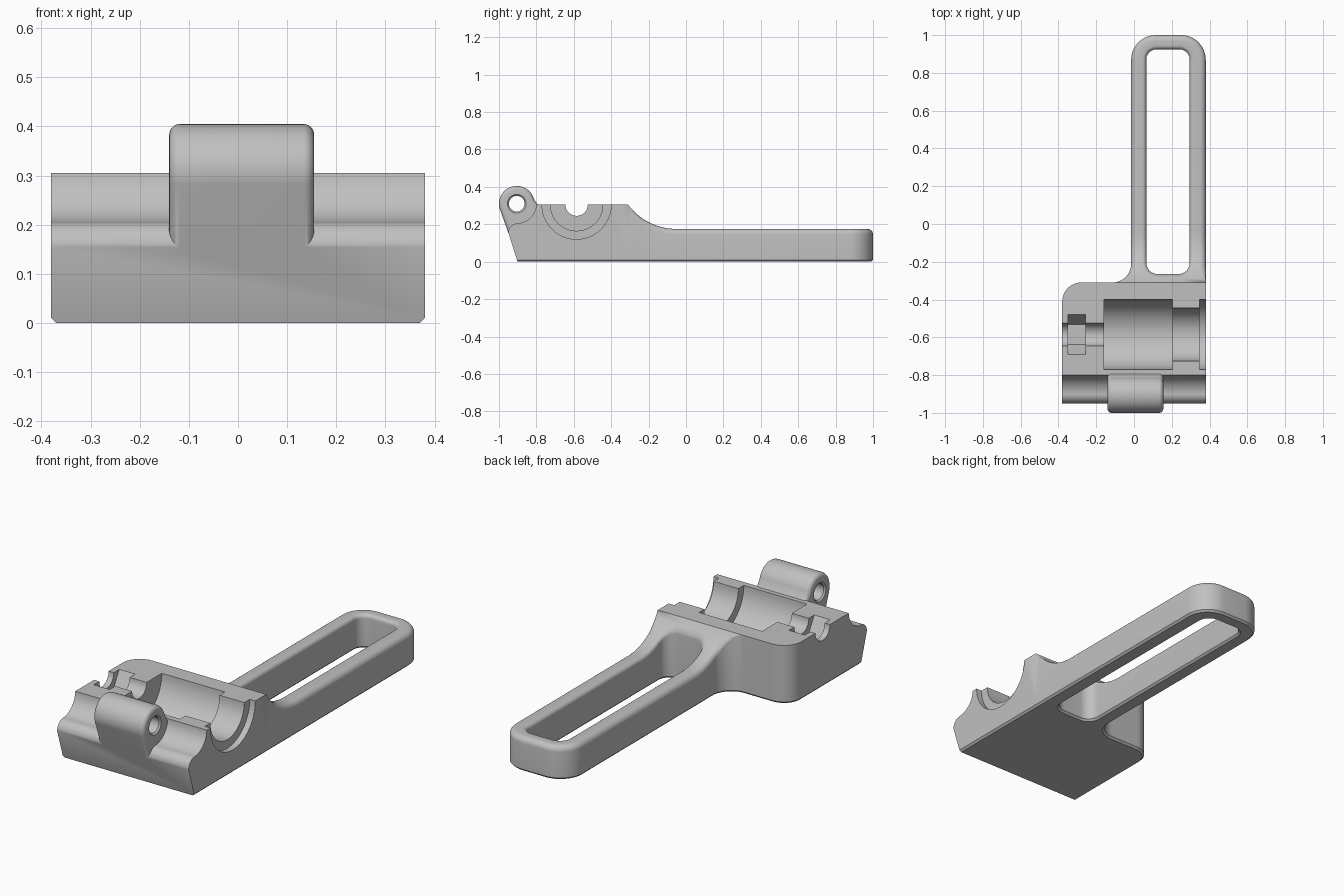
import bpy, bmesh
from math import sin, cos, radians, sqrt
from mathutils import Vector

if "Cube" in bpy.data.objects:
    bpy.data.objects.remove(bpy.data.objects["Cube"])

grey = bpy.data.materials.new("plain_grey")
grey.use_nodes = True
COLOUR = (0.53, 0.53, 0.53, 1)
grey.diffuse_color = COLOUR
grey.node_tree.nodes["Principled BSDF"].inputs["Base Color"].default_value = COLOUR

ARM_H, BLOCK_H, RAMP_START, RAMP_END = 0.175, 0.305, -0.31, -0.05
PIN = (-0.905, 0.31)     # hinge axis in y, z
BORE = (-0.585, 0.305)   # bore axis in y, z


def arc(cx, cy, r, a0, a1, n=10):
    angles = [radians(a0 + (a1 - a0) * i / n) for i in range(n + 1)]
    return [(cx + r * cos(a), cy + r * sin(a)) for a in angles]


def circle(centre, r, n=64, start=0):
    return arc(*centre, r, start, start + 360, n)[:-1]


def inward_normals(pts):
    """Mitred inward normals of a counter-clockwise outline."""
    result = []
    for i, p in enumerate(pts):
        a = (Vector(p) - Vector(pts[i - 1])).normalized()
        b = (Vector(pts[(i + 1) % len(pts)]) - Vector(p)).normalized()
        na, nb = Vector((-a.y, a.x)), Vector((-b.y, b.x))
        result.append((na + nb) / (1 + na.dot(nb)))
    return result


def loft(bm, pts, stages, place):
    """Stack inset copies of an outline; return the two end loops of edges."""
    normals = inward_normals(pts)
    rings = []
    for stage in stages:
        rings.append([bm.verts.new(place(p, n, stage)) for p, n in zip(pts, normals)])
    count = len(pts)
    for lo, hi in zip(rings, rings[1:]):
        for i in range(count):
            j = (i + 1) % count
            bm.faces.new((lo[i], lo[j], hi[j], hi[i]))
    return [[bm.edges.get((r[i], r[i - 1])) for i in range(count)] for r in (rings[0], rings[-1])]


def finish(name, bm):
    bmesh.ops.recalc_face_normals(bm, faces=bm.faces)
    mesh = bpy.data.meshes.new(name)
    bm.to_mesh(mesh)
    bm.free()
    mesh.materials.append(grey)
    obj = bpy.data.objects.new(name, mesh)
    bpy.context.collection.objects.link(obj)
    return obj


def along_x(name, pts, stages):
    """Solid whose y, z outline runs along x; each stage is (x, inset)."""
    bm = bmesh.new()
    ends = loft(bm, pts, stages,
                lambda p, n, s: (s[0], p[0] + n.x * s[1], p[1] + n.y * s[1]))
    for loop in ends:
        bmesh.ops.triangle_fill(bm, edges=loop, use_beauty=True)
    return finish(name, bm)


def combine(target, other, operation):
    mod = target.modifiers.new(other.name, "BOOLEAN")
    mod.object, mod.operation, mod.solver = other, operation, "EXACT"
    bpy.context.view_layer.objects.active = target
    bpy.ops.object.modifier_apply(modifier=mod.name)
    bpy.data.objects.remove(other)


def ramp(y):
    """Height of the top surface along the part."""
    if y <= RAMP_START:
        return BLOCK_H
    if y >= RAMP_END:
        return ARM_H
    run, rise = RAMP_END - RAMP_START, BLOCK_H - ARM_H
    r = (run ** 2 + rise ** 2) / (2 * rise)
    return ARM_H + r - sqrt(r * r - (RAMP_END - y) ** 2)


# Block and slotted arm: plan outlines with softened rims
outline = ([(-0.38, -1.05), (0.38, -1.05), (0.38, RAMP_START), (0.38, -0.27), (0.38, -0.23)]
           + arc(0.25, 0.87, 0.13, 0, 90) + arc(0.115, 0.87, 0.13, 90, 180)
           + arc(-0.115, -0.21, 0.1, 0, -90) + arc(-0.28, -0.41, 0.1, 90, 180))
slot = (arc(0.24, 0.87, 0.055, 0, 90) + arc(0.12, 0.87, 0.055, 90, 180)
        + arc(0.125, -0.205, 0.06, 180, 270) + arc(0.235, -0.205, 0.06, 270, 360))


def rim(radius, sign):
    """Stages of (height, inset, drop): small bottom chamfer, round top."""
    top = [(ARM_H, sign * radius * (1 - cos(radians(a))), radius * (1 - sin(radians(a))))
           for a in range(0, 91, 15)]
    return [(0, sign * 0.01, 0), (0.01, 0, 0)] + top


def place_outer(p, n, s):
    soft = 1 if s[0] < ARM_H else min(1, max(0, (p[1] - RAMP_START) / 0.07))
    return (p[0] + n.x * s[1] * soft, p[1] + n.y * s[1] * soft, s[0] - s[2] * soft)


bm = bmesh.new()
outer_ends = loft(bm, outline, rim(0.03, 1), place_outer)
slot_ends = loft(bm, slot, rim(0.02, -1),
                 lambda p, n, s: (p[0] + n.x * s[1], p[1] + n.y * s[1], s[0] - s[2]))
for a, b in zip(outer_ends, slot_ends):
    bmesh.ops.triangle_fill(bm, edges=a + b, use_beauty=True)
bmesh.ops.remove_doubles(bm, verts=bm.verts, dist=0.0001)

# Slice across the ramp, then lift the top surface onto it
STEPS = 12
for i in range(STEPS + 1):
    y = RAMP_START + (RAMP_END - RAMP_START) * i / STEPS
    bmesh.ops.bisect_plane(bm, geom=bm.verts[:] + bm.edges[:] + bm.faces[:], dist=0.0001,
                           plane_co=(0, y, 0), plane_no=(0, 1, 0))
for v in bm.verts:
    if v.co.z > 0.1:
        v.co.z += ramp(v.co.y) - ARM_H
body = finish("slotted_bracket", bm)

# Sloped front with the rounded hinge channel
front = ([(-1.2, -0.1), (-0.869, -0.1)] + arc(-0.9, 0.155, 0.05, 180, 90)
         + arc(*PIN, 0.105, -90, 0, 16) + [(-0.8, 0.6), (-1.2, 0.6)])
combine(body, along_x("front_cutter", front, [(-0.6, 0), (0.6, 0)]), "DIFFERENCE")

# Hinge knuckle with rounded ends
knuckle = (arc(*PIN, 0.095, 15, 197, 32)
           + [(-0.9325, 0.105), (-0.8, 0.1), (-0.77, 0.2), (-0.79, 0.3)])
R = 0.022
curve = [(R * (1 - cos(radians(a))), R * (1 - sin(radians(a)))) for a in range(0, 91, 15)]
ends = [(-0.14 + e, d) for d, e in reversed([(R - e, R - d) for d, e in curve])]
ends = [(-0.14 + R * (1 - sin(radians(a))), R * (1 - cos(radians(a)))) for a in range(90, -1, -15)]
ends += [(0.155 - R * (1 - sin(radians(a))), R * (1 - cos(radians(a)))) for a in range(0, 91, 15)]
combine(body, along_x("hinge_knuckle", knuckle, ends), "UNION")

# Pin hole with countersunk mouths
pin_stages = [(-0.2, 0), (-0.14, 0), (-0.132, 0.008), (0.147, 0.008), (0.155, 0), (0.2, 0)]
combine(body, along_x("pin_cutter", circle(PIN, 0.05, 40), pin_stages), "DIFFERENCE")

# Stepped bore and the hexagonal nut pocket
bore_stages = [(-0.5, 0.125), (-0.16, 0.125), (-0.16, 0), (0.205, 0),
               (0.205, 0.045), (0.348, 0.045), (0.348, 0), (0.5, 0)]
combine(body, along_x("bore_cutter", circle(BORE, 0.185), bore_stages), "DIFFERENCE")
combine(body, along_x("nut_cutter", circle(BORE, 0.105, 6), [(-0.35, 0), (-0.258, 0)]), "DIFFERENCE")

# Smooth the curves, keep the edges crisp
bpy.ops.object.select_all(action="DESELECT")
body.select_set(True)
bpy.context.view_layer.objects.active = body
bpy.ops.object.shade_smooth_by_angle(angle=radians(30))
